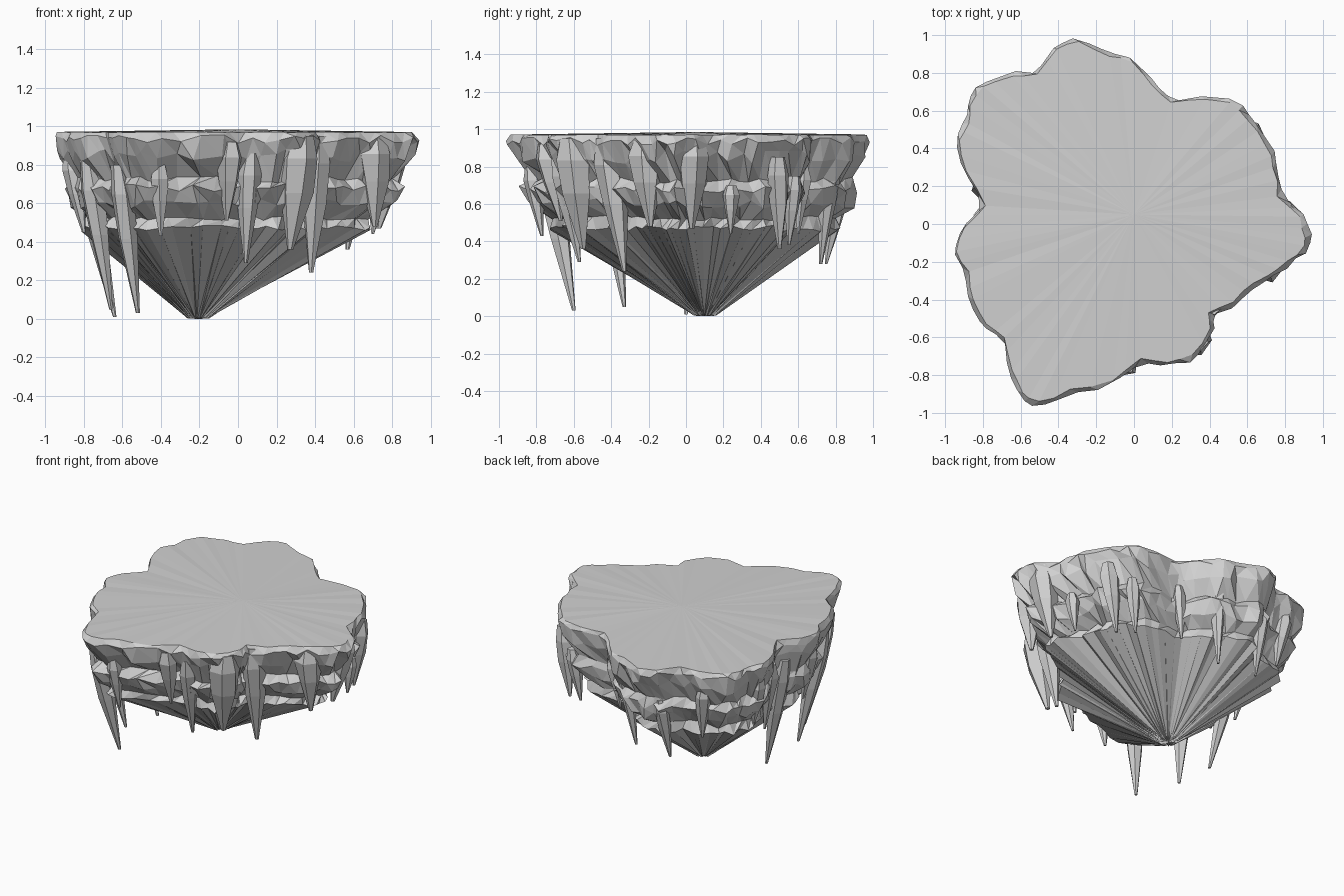
import bpy
import bmesh
import math
import random
from mathutils import Vector

random.seed(4)
if "Cube" in bpy.data.objects:
    bpy.data.objects.remove(bpy.data.objects["Cube"], do_unlink=True)

stone = bpy.data.materials.new("grey stone")
stone.use_nodes = True
GREY = (0.64, 0.64, 0.64, 1)
stone.diffuse_color = GREY
stone.node_tree.nodes["Principled BSDF"].inputs["Base Color"].default_value = GREY

# Plateau outline in hundredths, counter-clockwise from the left-hand point
OUTLINE = [
    (96, -8), (92, 3), (80, 15), (78, 30), (74, 43), (64, 57), (54, 66),
    (40, 68), (20, 66), (12, 75), (0, 88), (-13, 92), (-30, 100), (-41, 95),
    (-52, 81), (-66, 81), (-83, 75), (-89, 65), (-90, 55), (-95, 45),
    (-91, 28), (-80, 10), (-92, -3), (-97, -15), (-90, -27), (-87, -42),
    (-80, -55), (-70, -61), (-66, -80), (-60, -92), (-52, -99), (-35, -92),
    (-10, -86), (4, -74), (20, -76), (33, -73), (43, -57), (42, -50),
    (55, -43), (67, -33), (80, -25), (90, -17)]
RIM = [Vector((x, y, 0)) / 100 for x, y in OUTLINE]
COUNT = len(RIM)
FOCUS = Vector((-0.28, 0.15, 0))    # the tiers shrink towards this point
TIP = Vector((-0.21, 0.1, 0))


def wobble(amount):
    return random.uniform(-amount, amount)


def make_object(name, bm):
    bmesh.ops.recalc_face_normals(bm, faces=bm.faces)
    mesh = bpy.data.meshes.new(name)
    bm.to_mesh(mesh)
    bm.free()
    mesh.materials.append(stone)
    obj = bpy.data.objects.new(name, mesh)
    bpy.context.collection.objects.link(obj)
    return obj


def hull_ring(bm, scale, height, slide, rough, drop):
    """One jagged ring: the outline slid along itself, shrunk and roughened."""
    ring = []
    for i in range(COUNT * 2):
        along = i / 2 + slide + wobble(rough * 6)
        k = math.floor(along)
        p = RIM[k % COUNT].lerp(RIM[(k + 1) % COUNT], along - k)
        p = FOCUS + (p - FOCUS) * (scale + wobble(rough))
        p.z = height + wobble(drop)
        ring.append(bm.verts.new(p))
    return ring


def bridge(bm, upper, lower):
    """Join two rings with triangles, all cut along the same diagonal."""
    n = len(upper)
    for i in range(n):
        j = (i + 1) % n
        bm.faces.new((upper[i], lower[i], upper[j]))
        bm.faces.new((upper[j], lower[i], lower[j]))


def fan(bm, ring, point):
    centre = bm.verts.new(point)
    for i in range(len(ring)):
        bm.faces.new((ring[i], ring[(i + 1) % len(ring)], centre))


# Rock body: domed top, three ledged tiers and a cone down to the foot
bm = bmesh.new()
tiers = [
    # scale, height, slide, roughness, height wobble
    (0.965, 0.97, 0.0, 0.01, 0.002),
    (0.99, 0.935, 0.2, 0.012, 0.022),
    (0.96, 0.85, 0.6, 0.025, 0.035),
    (0.87, 0.725, 1.1, 0.025, 0.02),
    (0.915, 0.68, 1.1, 0.025, 0.025),
    (0.87, 0.6, 1.5, 0.025, 0.03),
    (0.765, 0.525, 1.9, 0.025, 0.015),
    (0.795, 0.47, 1.9, 0.022, 0.018)]
rings = [hull_ring(bm, *tier) for tier in tiers]
foot = []
for v in rings[-1]:
    out = v.co - TIP
    out.z = 0
    foot.append(bm.verts.new(TIP + out.normalized() * 0.06
                             + Vector((0, 0, 0.01 + wobble(0.008)))))
rings.append(foot)
for upper, lower in zip(rings, rings[1:]):
    bridge(bm, upper, lower)
fan(bm, rings[0], (0, 0.05, 0.985))
fan(bm, foot, TIP)
make_object("rock_body", bm)


def stalactite(name, top, tip, width, sides=6):
    """Faceted spindle: blunt head, wide shoulder, long taper to a small tip."""
    bm = bmesh.new()
    top, tip = Vector(top) / 100, Vector(tip) / 100
    spin = random.random()
    loops = []
    for t, r in ((0, 0.6), (0.2, 1), (0.5, 0.8), (1, 0.15)):
        centre = top.lerp(tip, t)
        loop = []
        for i in range(sides):
            a = math.tau * (i + spin) / sides
            size = r * width / 200 * (1 + wobble(0.12))
            offset = Vector((math.cos(a), math.sin(a), 0)) * size
            loop.append(bm.verts.new(centre + offset))
        loops.append(loop)
    for upper, lower in zip(loops, loops[1:]):
        for i in range(sides):
            j = (i + 1) % sides
            bm.faces.new((upper[i], lower[i], lower[j], upper[j]))
    bm.faces.new(loops[0])
    bm.faces.new(loops[-1])
    make_object(name, bm)


# Hanging spikes in hundredths: head, tip, width
SPIKES = {
    "front": [
        ((-62, -74, 80), (-52, -60, 3), 13), ((-41, -83, 80), (-40, -77, 43), 11),
        ((-4, -75, 92), (-6, -67, 51), 14), ((7, -68, 86), (4, -57, 29), 13),
        ((33, -62, 95), (27, -55, 36), 21), ((42, -43, 95), (38, -33, 24), 16),
        ((71, -22, 95), (71, -19, 48), 18)],
    "left": [
        ((82, 4, 95), (73, 3, 47), 18), ((73, 24, 70), (70, 24, 44), 9),
        ((63, 49, 85), (57, 50, 36), 13), ((50, 58, 75), (45, 55, 38), 10)],
    "back": [
        ((15, 63, 80), (10, 60, 44), 9), ((-4, 79, 90), (-11, 72, 28), 11),
        ((-38, 84, 72), (-40, 75, 28), 10), ((-66, 74, 85), (-62, 70, 46), 11)],
    "right": [
        ((-87, 42, 85), (-80, 38, 48), 12), ((-82, 20, 85), (-73, 15, 34), 11),
        ((-81, 4, 82), (-64, 0, 1), 13), ((-78, -44, 82), (-66, -33, 5), 13),
        ((-87, -18, 85), (-80, -18, 45), 12)],
}
for side, spikes in SPIKES.items():
    for number, (top, tip, width) in enumerate(spikes, 1):
        stalactite(f"{side}_stalactite_{number}", top, tip, width)
